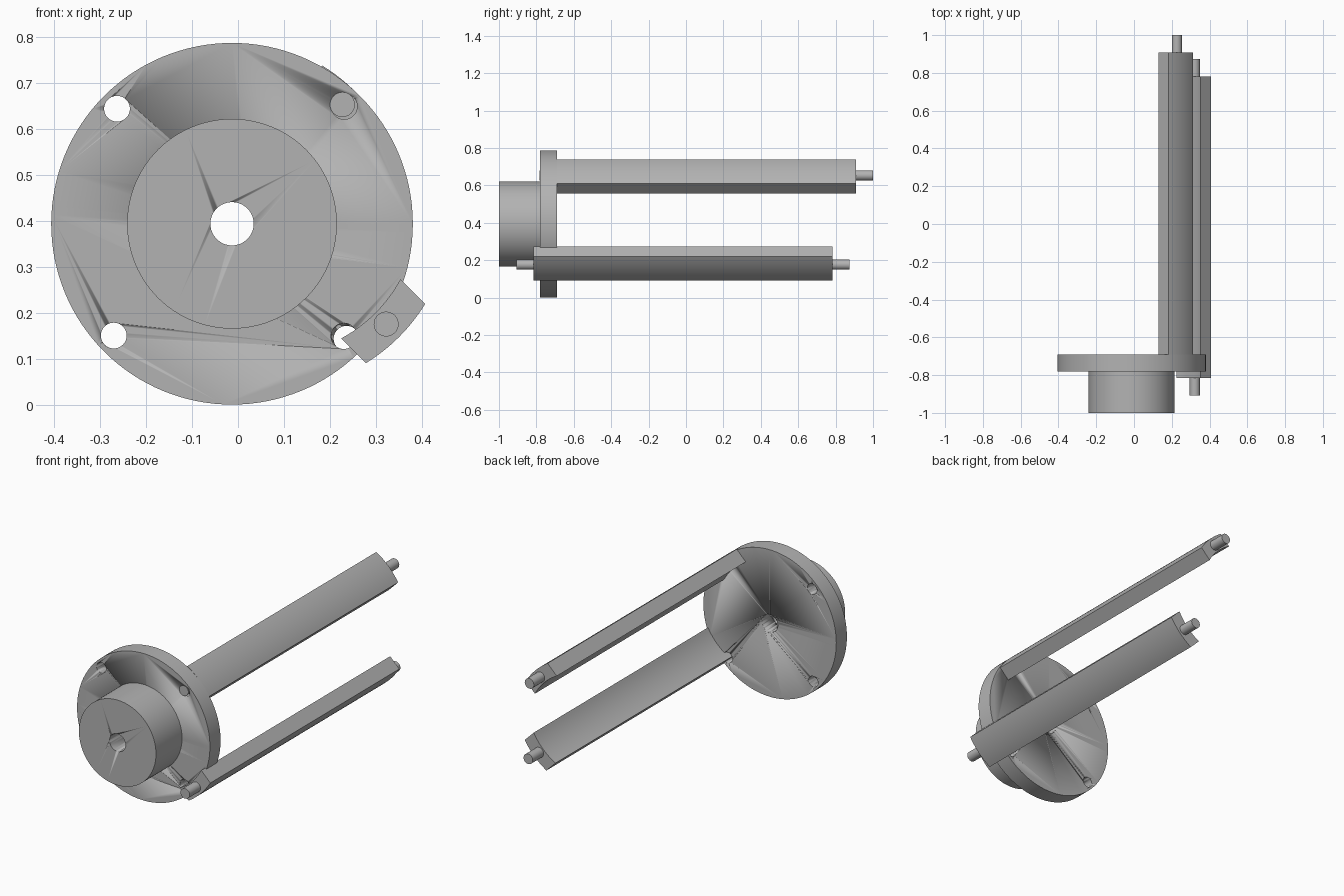
import bpy, bmesh, math

if "Cube" in bpy.data.objects:
    bpy.data.objects.remove(bpy.data.objects["Cube"])

CX, CZ = -0.013, 0.394          # axis of the flange
grey = bpy.data.materials.new("plain grey")
grey.diffuse_color = (0.45, 0.45, 0.45, 1)
grey.use_nodes = True
grey.node_tree.nodes["Principled BSDF"].inputs["Base Color"].default_value = grey.diffuse_color


def loft(bm, front, back, y0, y1):
    """Closed prism between two (x, z) outlines."""
    a = [bm.verts.new((x, y0, z)) for x, z in front]
    b = [bm.verts.new((x, y1, z)) for x, z in back]
    bm.faces.new(a)
    bm.faces.new(b[::-1])
    for i in range(len(a)):
        j = (i + 1) % len(a)
        bm.faces.new((a[i], b[i], b[j], a[j]))


def circle(x, z, r, n=64):
    return [(x + r * math.cos(2 * math.pi * i / n),
             z + r * math.sin(2 * math.pi * i / n)) for i in range(n)]


def finish(name, prisms):
    bm = bmesh.new()
    for p in prisms:
        loft(bm, *p)
    bmesh.ops.recalc_face_normals(bm, faces=bm.faces)
    me = bpy.data.meshes.new(name)
    bm.to_mesh(me)
    bm.free()
    me.materials.append(grey)
    ob = bpy.data.objects.new(name, me)
    bpy.context.collection.objects.link(ob)
    bpy.ops.object.select_all(action='DESELECT')
    bpy.context.view_layer.objects.active = ob
    ob.select_set(True)
    bpy.ops.object.shade_smooth_by_angle(angle=math.radians(30))
    return ob


def rod(name, x, z, r, y0, y1, n=64, shift=(0, 0)):
    return finish(name, [(circle(x, z, r, n),
                          circle(x + shift[0], z + shift[1], r, n), y0, y1)])


def cut(target, cutter):
    m = target.modifiers.new("cut", 'BOOLEAN')
    m.operation, m.solver, m.object = 'DIFFERENCE', 'EXACT', cutter
    bpy.context.view_layer.objects.active = target
    bpy.ops.object.modifier_apply(modifier=m.name)
    bpy.data.objects.remove(cutter)


# flange and hub with a shared bore
flange = rod("flange", CX, CZ, 0.393, -0.78, -0.69, 128)
hub = rod("hub", CX, CZ, 0.228, -1.0, -0.78, 96)
for part in (flange, hub):
    cut(part, rod("bore", CX, CZ, 0.047, -1.1, -0.6))

# four bolt holes, the lower right one slightly skewed
for x, z, shift in ((-0.263, 0.644, (0, 0)), (-0.270, 0.151, (0, 0)),
                    (0.231, 0.649, (0, 0)), (0.230, 0.150, (0.006, -0.006))):
    cut(flange, rod("bolt_hole", x, z, 0.028, -0.781, -0.689, 48, shift))


def bar_profile(x, z, side):
    """Curved strip section about its pin, facing 45 degrees up or down."""
    def arc(radius, u_edge):
        pts = []
        for i in range(13):
            v = 0.091 * (i / 6 - 1)
            u = u_edge + math.sqrt(radius**2 - v**2) - math.sqrt(radius**2 - 0.091**2)
            pts.append((x + (u - v) * math.sqrt(0.5),
                        z + side * (u + v) * math.sqrt(0.5)))
        return pts
    return arc(0.393, 0.029) + arc(0.319, -0.047)[::-1]


# two long curved bars, each with a pin at both ends
for name, x, z, side, y0, y1 in (("upper", 0.227, 0.653, 1, -0.69, 0.908),
                                 ("lower", 0.322, 0.176, -1, -0.815, 0.782)):
    p = bar_profile(x, z, side)
    finish(name + "_bar", [(p, p, y0, y1)])
    rod(name + "_front_pin", x, z, 0.027, y0 - 0.092, y0, 48)
    rod(name + "_back_pin", x, z, 0.027, y1, y1 + 0.092, 48)
